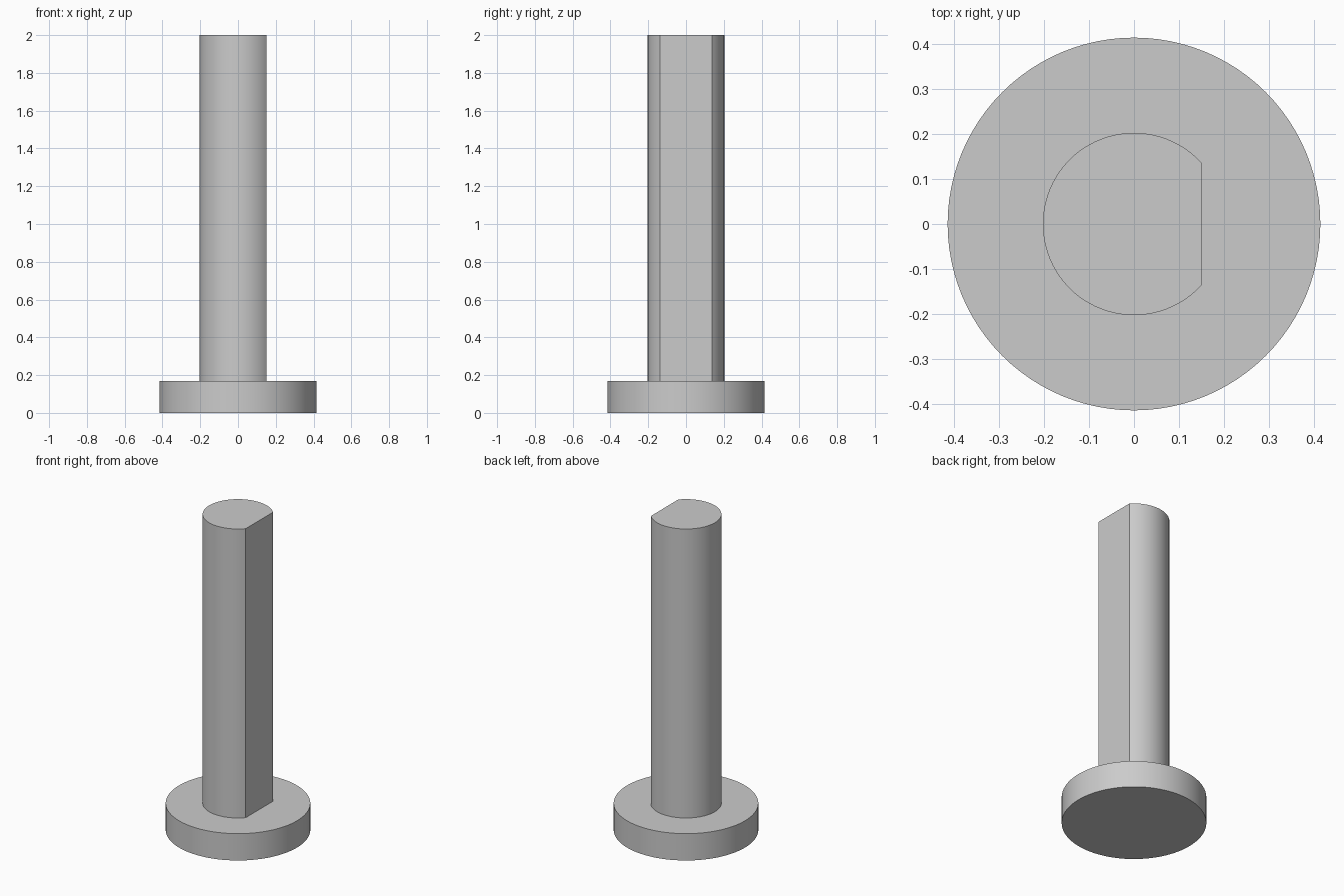
import bpy, bmesh, math

cube = bpy.data.objects.get("Cube")
if cube:
    bpy.data.objects.remove(cube, do_unlink=True)

FLANGE_RADIUS, FLANGE_TOP = 0.415, 0.17
SHAFT_RADIUS, FLAT_X, SHAFT_TOP = 0.203, 0.15, 2.0

grey = bpy.data.materials.new("plain grey")
grey.use_nodes = True
colour = (0.6, 0.6, 0.6, 1)
grey.diffuse_color = colour
grey.node_tree.nodes["Principled BSDF"].inputs["Base Color"].default_value = colour


def arc(radius, start, end, steps):
    return [(radius * math.cos(start + (end - start) * i / steps),
             radius * math.sin(start + (end - start) * i / steps))
            for i in range(steps + 1)]


def extruded(name, outline, bottom, top):
    """Solid prism from a closed outline, smooth apart from its sharp edges."""
    bm = bmesh.new()
    face = bm.faces.new([bm.verts.new((x, y, bottom)) for x, y in outline])
    raised = bmesh.ops.extrude_face_region(bm, geom=[face], use_keep_orig=True)["geom"]
    verts = [g for g in raised if isinstance(g, bmesh.types.BMVert)]
    bmesh.ops.translate(bm, verts=verts, vec=(0, 0, top - bottom))
    bmesh.ops.recalc_face_normals(bm, faces=bm.faces)
    mesh = bpy.data.meshes.new(name)
    bm.to_mesh(mesh)
    bm.free()
    mesh.materials.append(grey)
    obj = bpy.data.objects.new(name, mesh)
    bpy.context.collection.objects.link(obj)
    bpy.ops.object.select_all(action="DESELECT")
    obj.select_set(True)
    bpy.context.view_layer.objects.active = obj
    bpy.ops.object.shade_smooth_by_angle(angle=math.radians(30))
    return obj


# Round flange at the foot
extruded("base_flange", arc(FLANGE_RADIUS, 0, math.tau, 96)[:-1], 0, FLANGE_TOP)

# D-shaped shaft: the arc's open ends close into the flat on +x
half = math.acos(FLAT_X / SHAFT_RADIUS)
extruded("d_shaft", arc(SHAFT_RADIUS, half, math.tau - half, 72), FLANGE_TOP, SHAFT_TOP)
